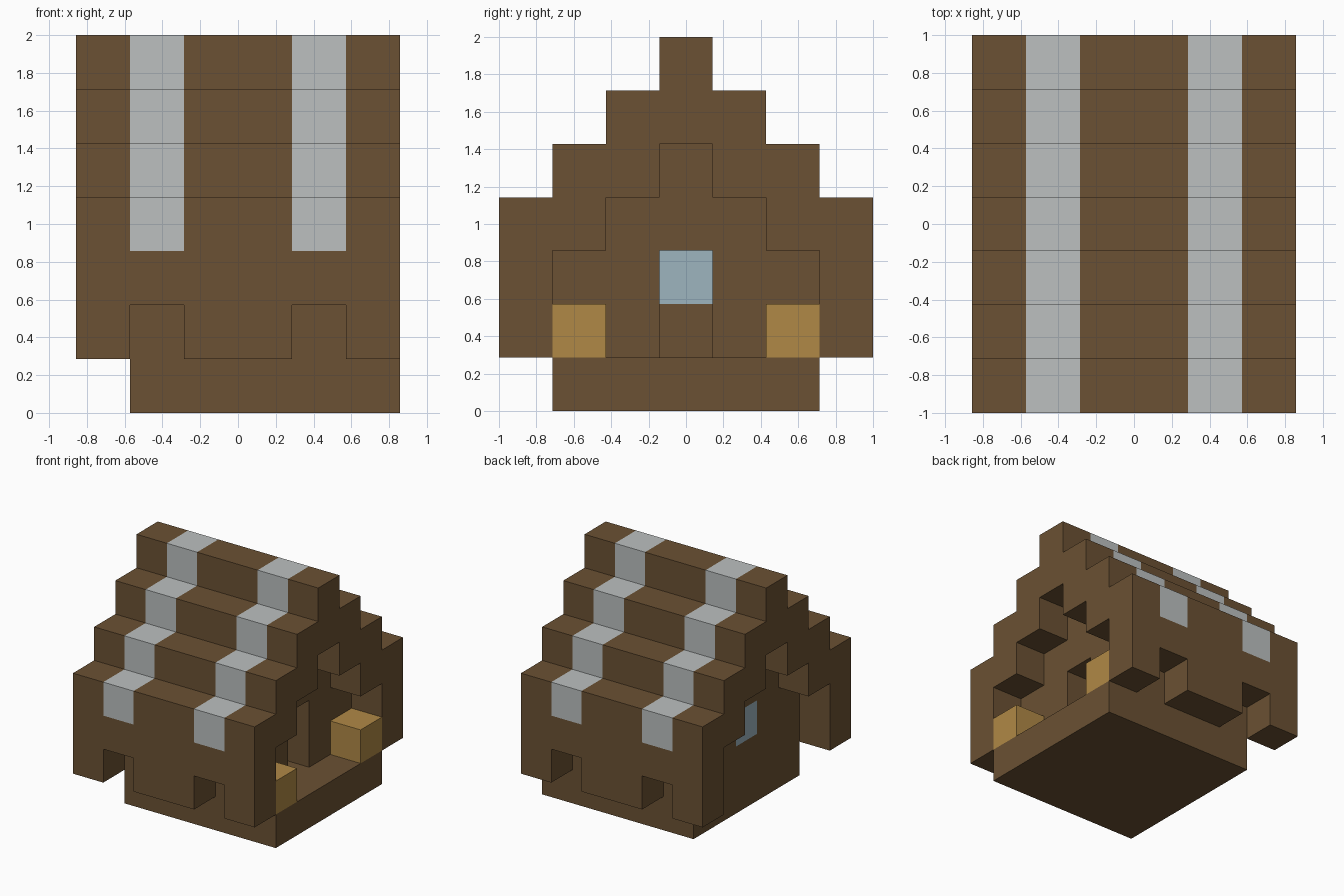
import bpy, bmesh

if "Cube" in bpy.data.objects:
    bpy.data.objects.remove(bpy.data.objects["Cube"], do_unlink=True)

U = 2 / 7  # one block


def linear(c):
    c /= 255
    return c / 12.92 if c <= 0.04045 else ((c + 0.055) / 1.055) ** 2.4


def material(name, rgb):
    col = [linear(c) for c in rgb] + [1]
    m = bpy.data.materials.new(name)
    m.use_nodes = True
    m.diffuse_color = col
    bsdf = m.node_tree.nodes["Principled BSDF"]
    bsdf.inputs["Base Color"].default_value = col
    bsdf.inputs["Roughness"].default_value = 0.9
    return m


wood = material("dark wood", (107, 81, 51))
grey = material("pale grey", (188, 192, 192))
tan = material("light wood", (176, 137, 70))
glass = material("blue glass", (157, 181, 191))


def prism(name, profile, xs, mats):
    """Extrude a (y, z) profile through the x stations, in block units."""
    bm = bmesh.new()
    rings = [[bm.verts.new((x * U, y * U, z * U)) for y, z in profile] for x in xs]
    n = len(profile)
    for a, b in zip(rings, rings[1:]):
        for i in range(n):
            j = (i + 1) % n
            bm.faces.new((a[i], a[j], b[j], b[i]))
    bm.faces.new(rings[0])
    bm.faces.new(rings[-1])
    bmesh.ops.recalc_face_normals(bm, faces=bm.faces)
    me = bpy.data.meshes.new(name)
    bm.to_mesh(me)
    bm.free()
    ob = bpy.data.objects.new(name, me)
    bpy.context.collection.objects.link(ob)
    for m in mats:
        me.materials.append(m)
    return ob


def box(name, x, y, z, mat):
    (y0, y1), (z0, z1) = y, z
    return prism(name, [(y0, z0), (y1, z0), (y1, z1), (y0, z1)], x, [mat])


def cut(target, name, x, y, z):
    cutter = box(name, x, y, z, wood)
    cutter.hide_render = True
    cutter.hide_viewport = True
    cutter.display_type = 'WIRE'
    mod = target.modifiers.new(name, 'BOOLEAN')
    mod.operation = 'DIFFERENCE'
    mod.solver = 'EXACT'
    mod.object = cutter


def steps(half, z, count):
    """Staircase climbing from y = half towards the ridge."""
    pts = []
    for i in range(count):
        pts += [(half - i, z + i), (half - i - 1, z + i)]
    return pts


def mirrored(half):
    return half + [(-y, z) for y, z in reversed(half)]


# Stepped roof with eaves that hang down past the walls
outer = [(3.5, 1), (3.5, 3)] + steps(3.5, 4, 3) + [(0.5, 7)]
inner = [(2.5, 1)] + steps(2.5, 3, 2) + [(0.5, 5)]
roof = prism("roof", mirrored(outer) + mirrored(inner)[::-1],
             (-3, -2, -1, 1, 2, 3), [wood, grey])

# Two grey bands on the outside of the roof
for f in roof.data.polygons:
    c, n = f.center / U, f.normal
    outside = n.z > 0.5 or n.y * c.y > 0.1
    if 1 < abs(c.x) < 2 and c.z > 3 and outside:
        f.material_index = 1

# Notches in the lower edge of the eaves
for side, x in (("left", (1, 2)), ("right", (-2, -1))):
    cut(roof, f"eave_notch_cutter_{side}", x, (-4, 4), (0.5, 2))

# Floor slab
box("floor_base", (-2, 3), (-2.5, 2.5), (0, 1), wood)

# Gable walls and side walls
gable = mirrored(inner)
door_wall = prism("door_wall", gable, (1, 2), [wood])
window_wall = prism("window_wall", gable, (-2, -1), [wood])
for side, y in (("front", (-2.5, -1.5)), ("back", (1.5, 2.5))):
    box(f"side_wall_{side}", (-1, 1), y, (1, 3), wood)

# Doorway and window
cut(door_wall, "doorway_cutter", (0.5, 2.5), (-0.5, 0.5), (0.5, 3))
cut(window_wall, "window_cutter", (-2.5, -0.5), (-0.5, 0.5), (2, 3))
box("window_pane", (-2, -1), (-0.5, 0.5), (2, 3), glass)

# Crates on the porch
for side, y in (("front", (-2.5, -1.5)), ("back", (1.5, 2.5))):
    box(f"porch_crate_{side}", (2, 3), y, (1, 2), tan)
